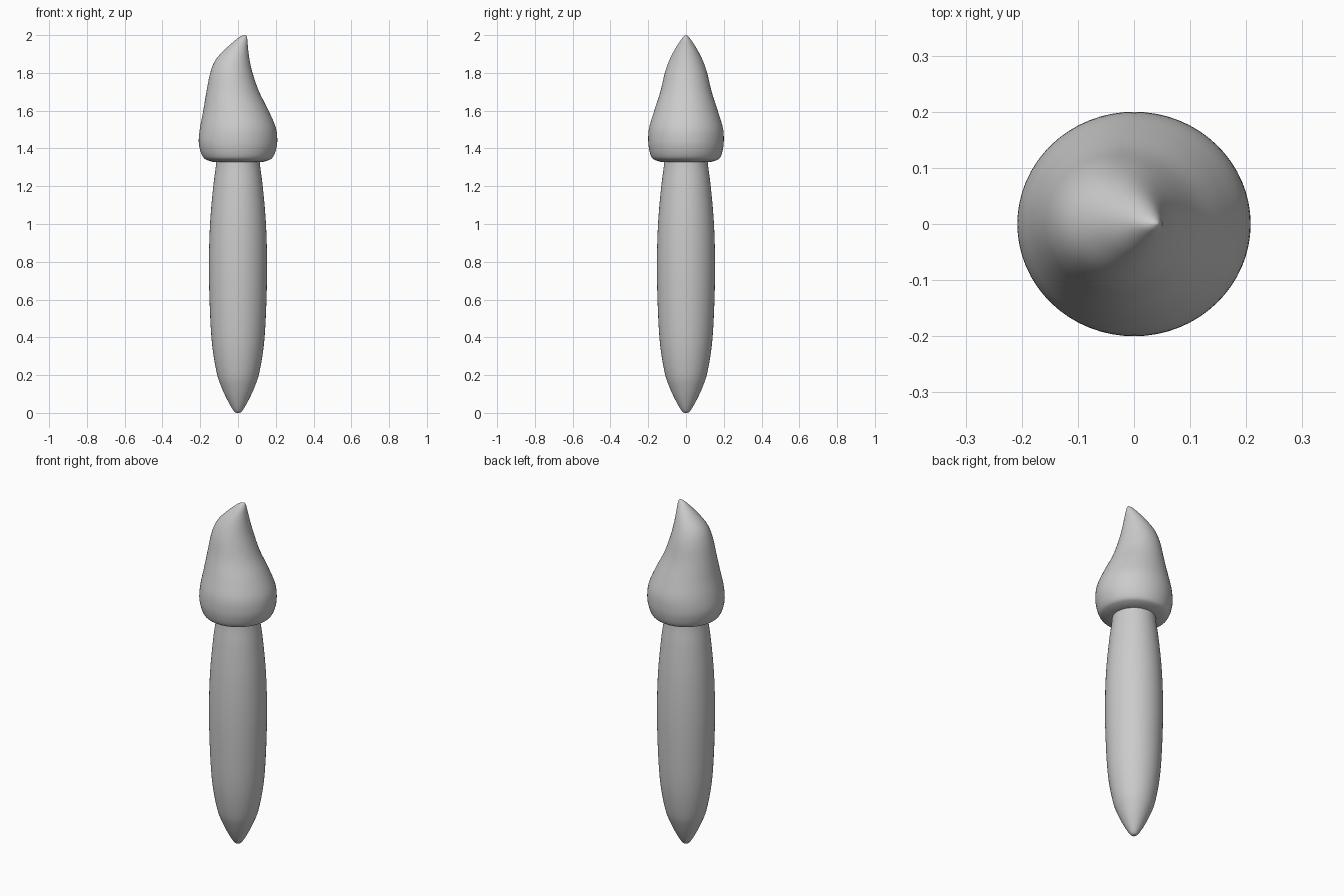
import bpy, bmesh, math

if "Cube" in bpy.data.objects:
    bpy.data.objects.remove(bpy.data.objects["Cube"])


def spline(points, steps):
    """Catmull-Rom interpolation through the given rows."""
    out = []
    n = len(points)
    for i in range(n - 1):
        p = [points[max(0, min(n - 1, i + k))] for k in (-1, 0, 1, 2)]
        for s in range(steps):
            t = s / steps
            out.append([0.5 * (2 * b + (c - a) * t + (2 * a - 5 * b + 4 * c - d) * t * t
                               + (3 * b - a - 3 * c + d) * t ** 3)
                        for a, b, c, d in zip(*p)])
    out.append(list(points[-1]))
    return out


def loft(name, rows, sides=64, steps=5):
    """Skin elliptical sections given as (left x, right x, half depth, z)."""
    bm = bmesh.new()
    rings = []
    for left, right, depth, z in spline(rows, steps):
        cx, rx = (left + right) / 2, max((right - left) / 2, 0.001)
        ry = max(depth, 0.001)
        rings.append([bm.verts.new((cx + rx * math.cos(a), ry * math.sin(a), z))
                      for a in (2 * math.pi * i / sides for i in range(sides))])
    for low, high in zip(rings, rings[1:]):
        for i in range(sides):
            j = (i + 1) % sides
            bm.faces.new((low[i], low[j], high[j], high[i]))
    bm.faces.new(rings[0][::-1])
    bm.faces.new(rings[-1])
    mesh = bpy.data.meshes.new(name)
    bm.to_mesh(mesh)
    bm.free()
    mesh.shade_smooth()
    obj = bpy.data.objects.new(name, mesh)
    bpy.context.collection.objects.link(obj)
    return obj


# Tapered round handle
handle = [(0, 0), (0.02, 0.008), (0.052, 0.06), (0.085, 0.13), (0.112, 0.21), (0.137, 0.36),
          (0.149, 0.55), (0.154, 0.78), (0.148, 1.0), (0.132, 1.19), (0.118, 1.30), (0.113, 1.37)]
loft("handle", [(-r, r, r, z) for r, z in handle])

# Flame-shaped head, swept towards +x at the tip
loft("flame_head", [
    (-0.09, 0.09, 0.09, 1.328),
    (-0.125, 0.125, 0.125, 1.328),
    (-0.16, 0.16, 0.16, 1.337),
    (-0.183, 0.183, 0.181, 1.352),
    (-0.200, 0.200, 0.194, 1.39),
    (-0.208, 0.208, 0.200, 1.44),
    (-0.201, 0.200, 0.195, 1.51),
    (-0.184, 0.162, 0.168, 1.60),
    (-0.167, 0.112, 0.136, 1.70),
    (-0.147, 0.077, 0.112, 1.80),
    (-0.118, 0.061, 0.087, 1.87),
    (-0.063, 0.053, 0.056, 1.93),
    (-0.018, 0.050, 0.030, 1.97),
    (0.012, 0.046, 0.012, 1.993),
    (0.032, 0.040, 0.002, 2.0),
])
